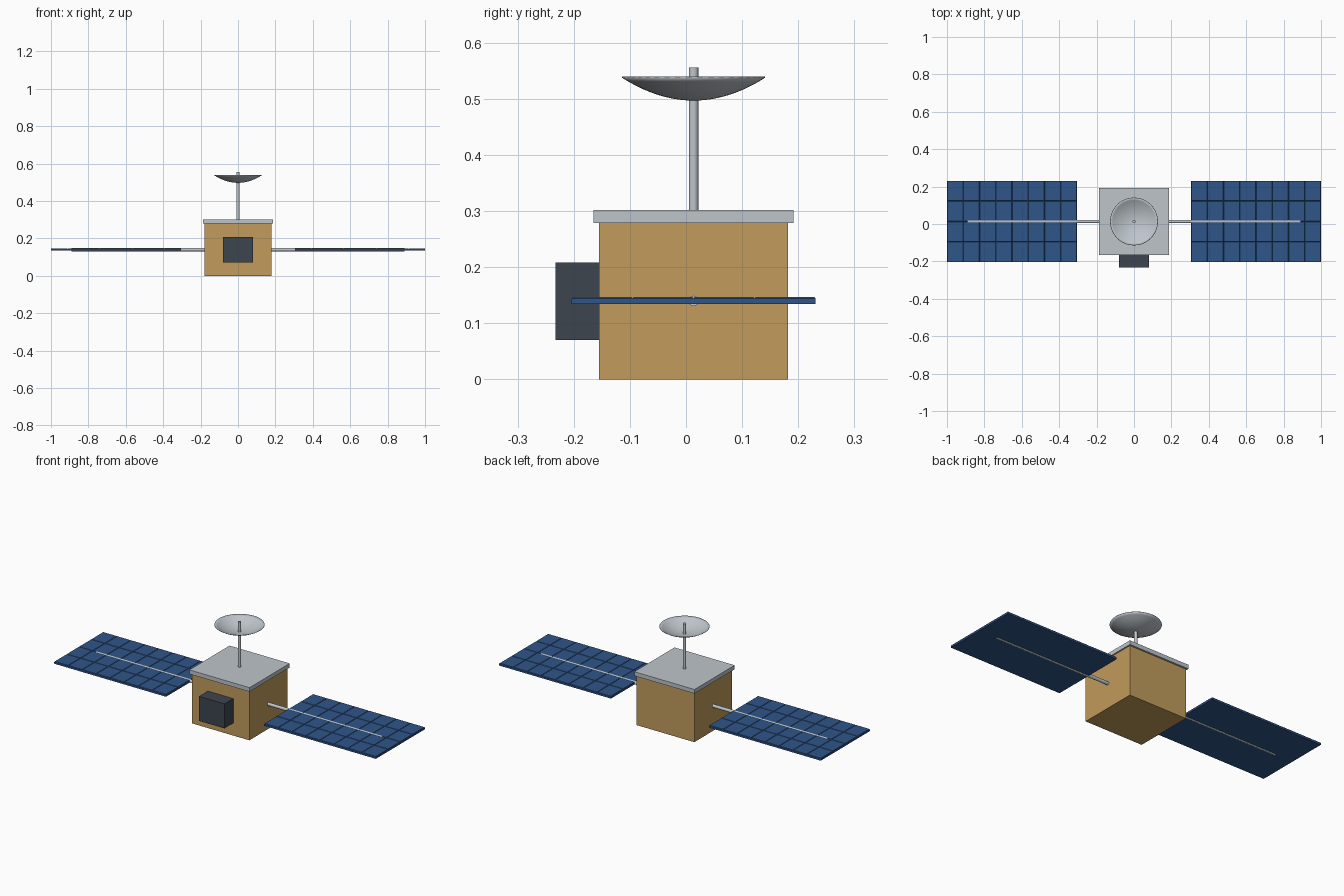
import bpy, bmesh, math

if "Cube" in bpy.data.objects:
    bpy.data.objects.remove(bpy.data.objects["Cube"])

CY = 0.0135      # y of the main axis
BOOM_Z = 0.14


def material(name, rgb):
    m = bpy.data.materials.new(name)
    m.diffuse_color = (*rgb, 1)
    m.use_nodes = True
    m.node_tree.nodes["Principled BSDF"].inputs["Base Color"].default_value = m.diffuse_color
    return m


GOLD = material("gold_foil", (0.54, 0.33, 0.107))
SILVER = material("silver", (0.52, 0.56, 0.60))
BLUE = material("solar_blue", (0.028, 0.09, 0.25))
DARK = material("dark_grey", (0.048, 0.058, 0.078))


def add_object(name, bm, mat):
    me = bpy.data.meshes.new(name)
    bm.to_mesh(me)
    bm.free()
    ob = bpy.data.objects.new(name, me)
    bpy.context.collection.objects.link(ob)
    me.materials.append(mat)
    return ob


def smooth(ob):
    bpy.ops.object.select_all(action='DESELECT')
    ob.select_set(True)
    bpy.context.view_layer.objects.active = ob
    bpy.ops.object.shade_smooth_by_angle(angle=math.radians(40))


def box(name, lo, hi, mat):
    bm = bmesh.new()
    bmesh.ops.create_cube(bm, size=1)
    for v in bm.verts:
        v.co = [(a + b) / 2 + c * (b - a) for a, b, c in zip(lo, hi, v.co)]
    return add_object(name, bm, mat)


def rod(name, radius, length, centre, mat, along_x=False):
    bm = bmesh.new()
    bmesh.ops.create_cone(bm, cap_ends=True, segments=16, radius1=radius,
                          radius2=radius, depth=length)
    ob = add_object(name, bm, mat)
    ob.location = centre
    if along_x:
        ob.rotation_euler.y = math.pi / 2
    smooth(ob)
    return ob


def solar_panel(name, x0, x1, y0, y1, z0, z1, cols=8, rows=4, raised=0.003):
    # grid sheet extruded down to a slab, then each cell raised as a tile
    bm = bmesh.new()
    bmesh.ops.create_grid(bm, x_segments=cols, y_segments=rows, size=0.5)
    for v in bm.verts:
        v.co = ((x0 + x1) / 2 + v.co.x * (x1 - x0),
                (y0 + y1) / 2 + v.co.y * (y1 - y0), z1 - raised)
    cells = bm.faces[:]
    rim = [e for e in bm.edges if e.is_boundary]
    ext = bmesh.ops.extrude_edge_only(bm, edges=rim)["geom"]
    for v in ext:
        if isinstance(v, bmesh.types.BMVert):
            v.co.z = z0
    bmesh.ops.holes_fill(bm, edges=[e for e in bm.edges if e.is_boundary], sides=0)
    bmesh.ops.recalc_face_normals(bm, faces=bm.faces[:])
    bmesh.ops.inset_individual(bm, faces=cells, thickness=0.003, depth=raised)
    return add_object(name, bm, BLUE)


# Body, top deck and front instrument
box("body", (-0.179, -0.155, 0), (0.179, 0.182, 0.28), GOLD)
box("top_deck", (-0.187, -0.165, 0.279), (0.187, 0.192, 0.302), SILVER)
box("instrument_box", (-0.079, -0.233, 0.07), (0.079, -0.154, 0.208), DARK)

# Mast, continuing through the dish as its feed
rod("antenna_mast", 0.0085, 0.256, (0, CY, 0.428), SILVER)

# Dish: spun parabola
bm = bmesh.new()
R, H, N = 0.128, 0.041, 10
pts = [bm.verts.new((R * i / N, 0, H * (i / N) ** 2)) for i in range(N + 1)]
edges = [bm.edges.new(p) for p in zip(pts, pts[1:])]
bmesh.ops.spin(bm, geom=pts + edges, axis=(0, 0, 1), cent=(0, 0, 0),
               angle=math.tau, steps=40)
bmesh.ops.remove_doubles(bm, verts=bm.verts[:], dist=1e-5)
bmesh.ops.recalc_face_normals(bm, faces=bm.faces[:])
if sum(f.normal.z for f in bm.faces) < 0:
    bmesh.ops.reverse_faces(bm, faces=bm.faces[:])
dish = add_object("antenna_dish", bm, SILVER)
dish.location = (0, CY, 0.497)
smooth(dish)
shell = dish.modifiers.new("shell", 'SOLIDIFY')
shell.thickness = 0.002
shell.offset = 1

# Booms and solar panels on both sides
for side, s in (("left", -1), ("right", 1)):
    rod(side + "_boom", 0.0092, 0.72, (s * 0.53, CY, BOOM_Z), SILVER, along_x=True)
    xa, xb = sorted((s * 0.305, s * 1.0))
    solar_panel(side + "_solar_panel", xa, xb, -0.204, 0.231, 0.134, 0.147)
